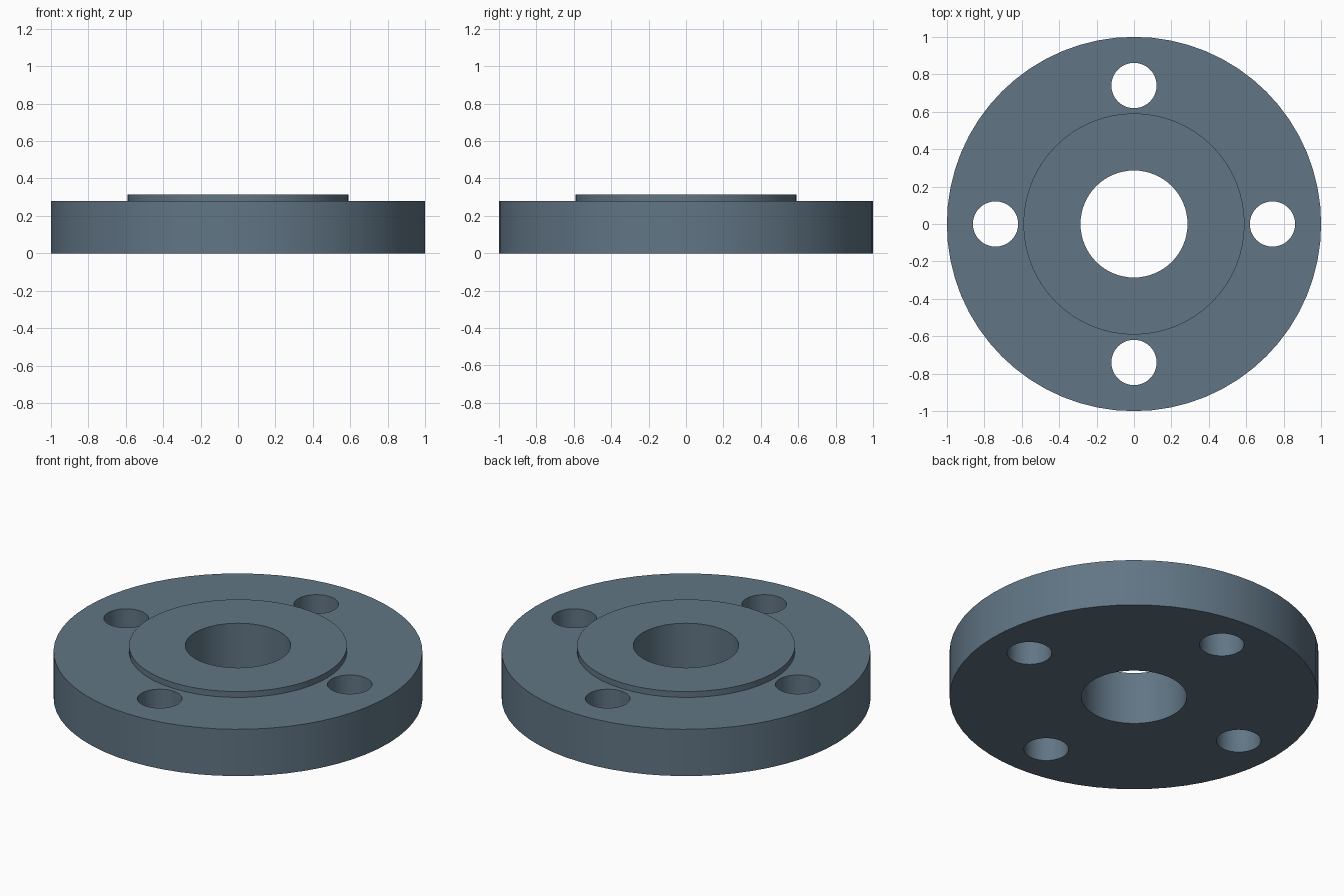
import bpy, bmesh
from math import cos, sin, pi, radians
from mathutils import Matrix

if "Cube" in bpy.data.objects:
    bpy.data.objects.remove(bpy.data.objects["Cube"])

SEGMENTS = 64
BOLT_CIRCLE, BOLT_RADIUS, BOLT_COUNT = 0.74, 0.121, 4


def make_object(name, bm):
    bmesh.ops.recalc_face_normals(bm, faces=bm.faces)
    mesh = bpy.data.meshes.new(name)
    bm.to_mesh(mesh)
    bm.free()
    obj = bpy.data.objects.new(name, mesh)
    bpy.context.collection.objects.link(obj)
    return obj


def lathe(name, profile, segments):
    """Revolve a closed (radius, z) profile around the z axis."""
    bm = bmesh.new()
    rings = []
    for i in range(segments):
        a = 2 * pi * i / segments
        rings.append([bm.verts.new((r * cos(a), r * sin(a), z)) for r, z in profile])
    n = len(profile)
    for i in range(segments):
        p, q = rings[i], rings[(i + 1) % segments]
        for j in range(n):
            k = (j + 1) % n
            bm.faces.new((p[j], q[j], q[k], p[k]))
    return make_object(name, bm)


# Disc with central bore and raised sealing face
flange = lathe("flange", [(0.286, 0), (1, 0), (1, 0.28), (0.591, 0.28),
                          (0.591, 0.315), (0.286, 0.315)], SEGMENTS)

# Dark blue-grey steel
steel = bpy.data.materials.new("steel")
steel.diffuse_color = (0.12, 0.18, 0.235, 1)
steel.use_nodes = True
steel.node_tree.nodes["Principled BSDF"].inputs["Base Color"].default_value = steel.diffuse_color
flange.data.materials.append(steel)

# Bolt hole cutters
bm = bmesh.new()
for i in range(BOLT_COUNT):
    a = 2 * pi * i / BOLT_COUNT
    bmesh.ops.create_cone(
        bm, cap_ends=True, segments=48, radius1=BOLT_RADIUS, radius2=BOLT_RADIUS, depth=1,
        matrix=Matrix.Translation((BOLT_CIRCLE * cos(a), BOLT_CIRCLE * sin(a), 0.15)))
cutter = make_object("bolt_hole_cutter", bm)
cutter.data.materials.append(steel)
cutter.hide_render = True

# Cut the holes, then remove the helper
bpy.context.view_layer.objects.active = flange
flange.select_set(True)
mod = flange.modifiers.new("bolt_holes", 'BOOLEAN')
mod.operation = 'DIFFERENCE'
mod.solver = 'EXACT'
mod.object = cutter
bpy.ops.object.modifier_apply(modifier=mod.name)
bpy.data.objects.remove(cutter)

# Smooth round walls, sharp rims
bpy.ops.object.shade_smooth_by_angle(angle=radians(30))
